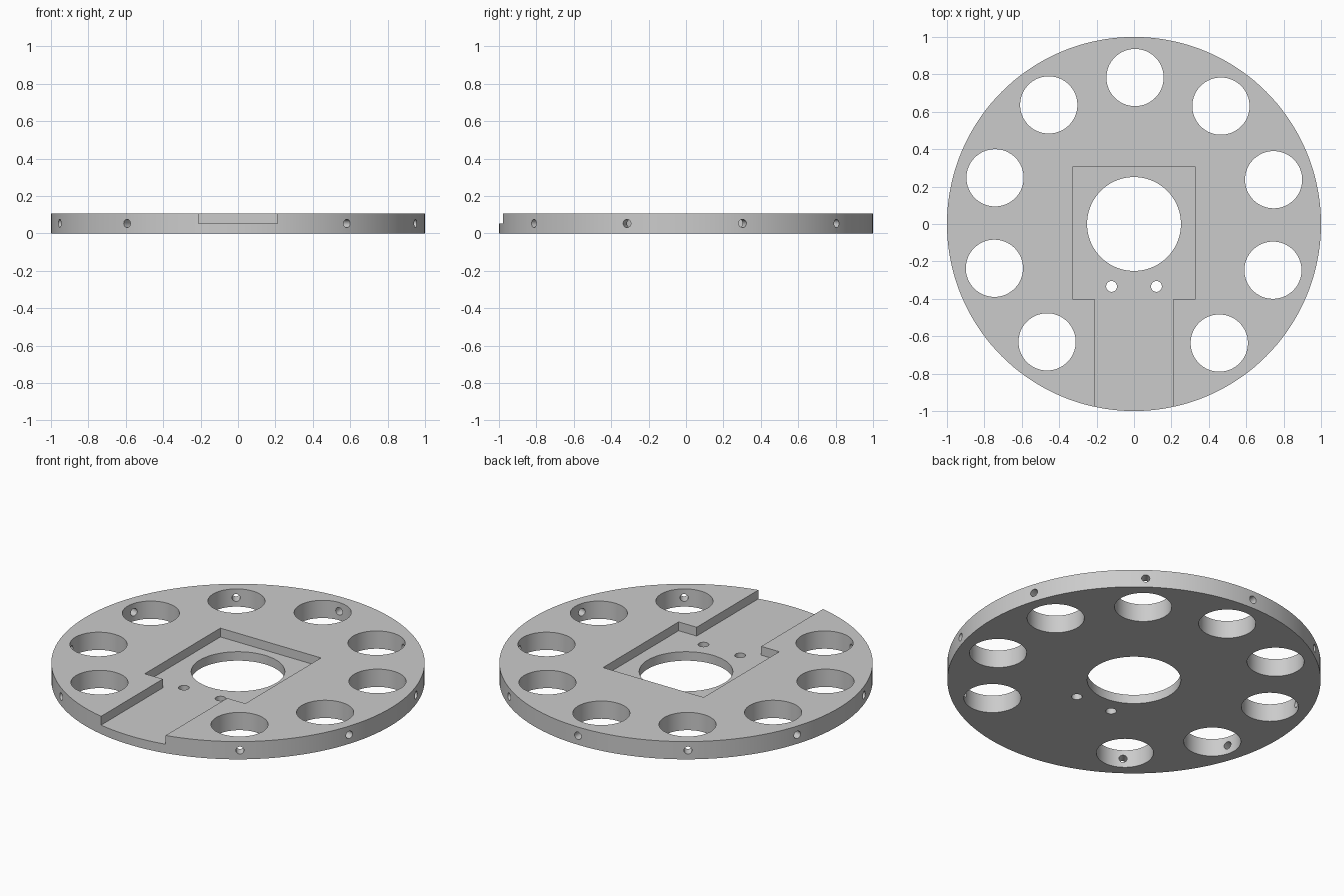
import bpy, bmesh, math
from mathutils import Matrix, Vector

if "Cube" in bpy.data.objects:
    bpy.data.objects.remove(bpy.data.objects["Cube"], do_unlink=True)

HEIGHT = 0.105
FLOOR = 0.053
RING = 0.783      # radius of the ring of large holes
START = 89.6      # angle of the rear large hole

grey = bpy.data.materials.new("plain grey")
grey.use_nodes = True
grey.diffuse_color = (0.6, 0.6, 0.6, 1)
grey.node_tree.nodes["Principled BSDF"].inputs["Base Color"].default_value = (0.6, 0.6, 0.6, 1)


def add_object(name, bm):
    bmesh.ops.recalc_face_normals(bm, faces=bm.faces)
    mesh = bpy.data.meshes.new(name)
    bm.to_mesh(mesh)
    bm.free()
    mesh.materials.append(grey)
    obj = bpy.data.objects.new(name, mesh)
    bpy.context.collection.objects.link(obj)
    return obj


def cylinder(name, start, end, radius, sides):
    start, end = Vector(start), Vector(end)
    axis = end - start
    matrix = Matrix.Translation((start + end) / 2) @ axis.to_track_quat("Z", "Y").to_matrix().to_4x4()
    bm = bmesh.new()
    bmesh.ops.create_cone(bm, cap_ends=True, segments=sides, radius1=radius,
                          radius2=radius, depth=axis.length, matrix=matrix)
    return add_object(name, bm)


def upright_hole(name, x, y, radius, sides):
    return cylinder(name, (x, y, -0.1), (x, y, HEIGHT + 0.1), radius, sides)


def prism(name, outline, bottom, top):
    bm = bmesh.new()
    face = bm.faces.new([bm.verts.new((x, y, bottom)) for x, y in outline])
    result = bmesh.ops.extrude_face_region(bm, geom=[face])
    verts = [v for v in result["geom"] if isinstance(v, bmesh.types.BMVert)]
    bmesh.ops.translate(bm, verts=verts, vec=(0, 0, top - bottom))
    return add_object(name, bm)


# Round plate
disc = cylinder("round_plate", (0, 0, 0), (0, 0, HEIGHT), 1.0, 144)

# Stepped pocket that opens through the front rim
half = [(0.329, 0.305), (0.329, -0.401), (0.211, -0.401), (0.211, -1.2)]
outline = half + [(-x, y) for x, y in reversed(half)]
cutters = [prism("pocket_cutter", outline, FLOOR, HEIGHT + 0.1)]

# Centre bore and the two screw holes in front of it
cutters.append(upright_hole("bore_cutter", 0, 0, 0.251, 72))
for side in (-1, 1):
    cutters.append(upright_hole("screw_hole_cutter", side * 0.12, -0.334, 0.029, 32))

# Ring of nine large holes, each with a radial pin hole out to the rim
for i in range(-4, 5):
    angle = math.radians(START + 36 * i)
    direction = Vector((math.cos(angle), math.sin(angle), 0))
    centre = direction * RING
    lift = Vector((0, 0, FLOOR))
    cutters.append(upright_hole("large_hole_cutter", centre.x, centre.y, 0.153, 64))
    cutters.append(cylinder("pin_hole_cutter", centre + lift, direction * 1.1 + lift, 0.022, 24))

# Cut everything from the plate
bpy.ops.object.select_all(action="DESELECT")
bpy.context.view_layer.objects.active = disc
disc.select_set(True)
for cutter in cutters:
    cutter.hide_render = True
    mod = disc.modifiers.new("cut", "BOOLEAN")
    mod.operation = "DIFFERENCE"
    mod.solver = "EXACT"
    mod.object = cutter
    bpy.ops.object.modifier_apply(modifier=mod.name)
    bpy.data.objects.remove(cutter, do_unlink=True)

disc.data.materials.clear()
disc.data.materials.append(grey)
for poly in disc.data.polygons:
    poly.material_index = 0
bpy.ops.object.shade_smooth_by_angle(angle=math.radians(30))
